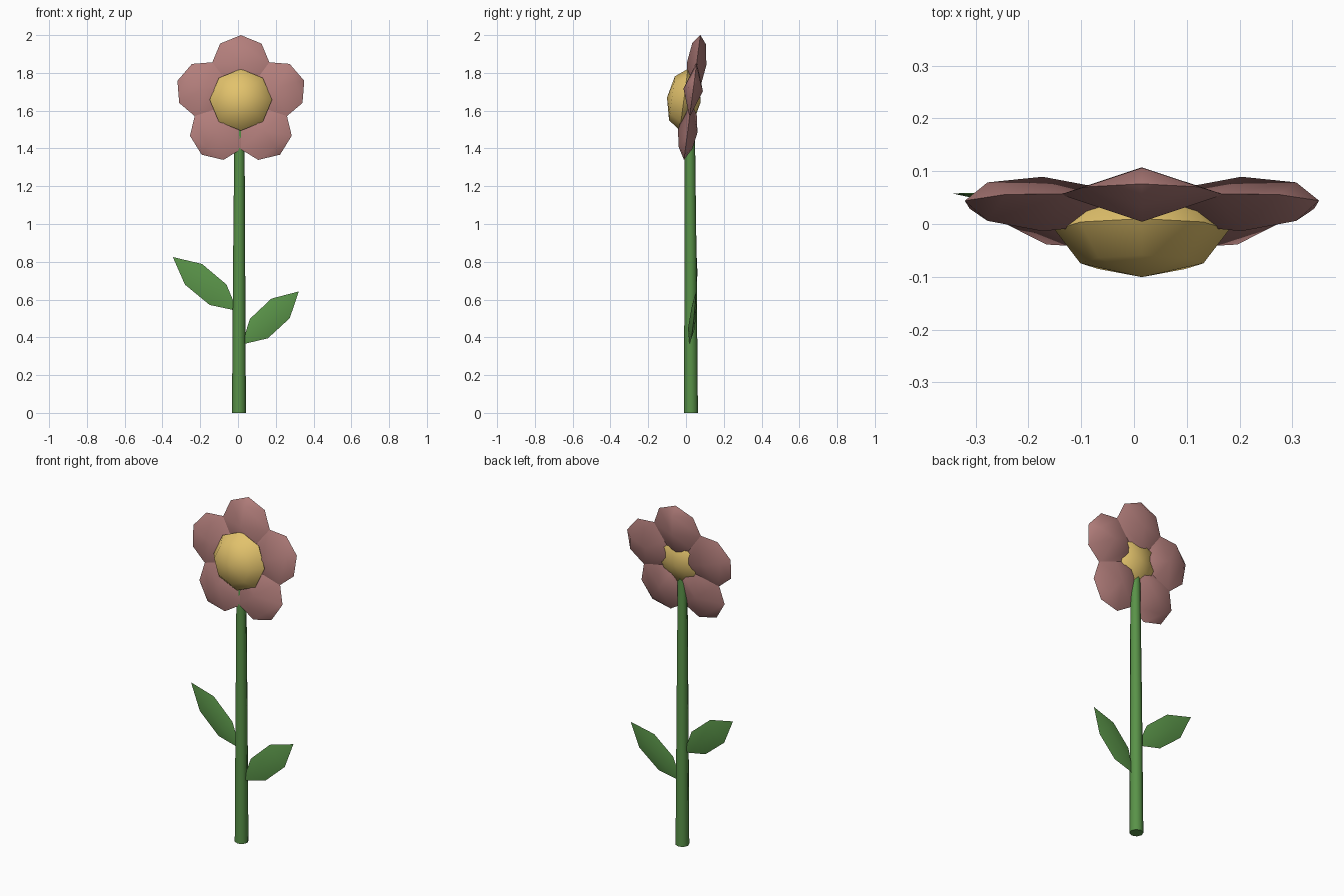
import bpy, bmesh, math
from mathutils import Matrix, Vector

if "Cube" in bpy.data.objects:
    bpy.data.objects.remove(bpy.data.objects["Cube"])


def material(name, rgb):
    m = bpy.data.materials.new(name)
    m.diffuse_color = (*rgb, 1)
    m.use_nodes = True
    m.node_tree.nodes["Principled BSDF"].inputs["Base Color"].default_value = m.diffuse_color
    return m


PINK = material("dusty_pink", (0.45, 0.21, 0.20))
YELLOW = material("soft_yellow", (0.76, 0.54, 0.15))
GREEN = material("leaf_green", (0.10, 0.29, 0.065))


def finish(bm, name, mat):
    bmesh.ops.recalc_face_normals(bm, faces=bm.faces)
    me = bpy.data.meshes.new(name)
    bm.to_mesh(me)
    bm.free()
    me.materials.append(mat)
    me.shade_smooth()
    me.set_sharp_from_angle(angle=math.radians(60))
    ob = bpy.data.objects.new(name, me)
    bpy.context.collection.objects.link(ob)
    return ob


def ellipsoid(name, mat, segments, rings, matrix):
    bm = bmesh.new()
    bmesh.ops.create_uvsphere(bm, u_segments=segments, v_segments=rings, radius=1)
    bm.transform(matrix)
    return finish(bm, name, mat)


def loft(name, mat, sections, start=None, end=None):
    """Skin rings of points, closing each end with a point or a flat cap."""
    bm = bmesh.new()
    rings = [[bm.verts.new(p) for p in s] for s in sections]
    n = len(rings[0])
    for a, b in zip(rings, rings[1:]):
        for i in range(n):
            j = (i + 1) % n
            bm.faces.new((a[i], a[j], b[j], b[i]))
    for ring, tip in ((rings[0], start), (rings[-1], end)):
        if tip is None:
            bm.faces.new(ring)
        else:
            v = bm.verts.new(tip)
            for i in range(n):
                bm.faces.new((ring[i], ring[(i + 1) % n], v))
    return finish(bm, name, mat)


# Flower head, leaning slightly back
TILT = Matrix.Rotation(math.radians(-7.5), 4, 'X')
HEAD = Matrix.Translation((0.015, 0.03, 1.65)) @ TILT

# Five petals with a flat diamond section, pointing outwards
for k in range(5):
    m = (HEAD @ Matrix.Rotation(k * math.tau / 5, 4, 'Y')
         @ Matrix.Translation((0, 0, 0.198))
         @ Matrix.Diagonal((0.155, 0.052, 0.155, 1)))
    ellipsoid(f"petal_{k + 1}", PINK, 4, 4, m)

# Flattened round centre, in front of the petals
ellipsoid("flower_centre", YELLOW, 8, 4,
          HEAD @ Matrix.Translation((0, -0.042, 0.002))
          @ Matrix.Rotation(math.pi / 2, 4, 'X')
          @ Matrix.Diagonal((0.165, 0.165, 0.09, 1)))

# Tapered stem running up into the centre
stem = []
for x, y, z, r in ((0.005, 0.026, 0, 0.037), (0.006, 0.024, 0.8, 0.032), (0.008, 0.02, 1.6, 0.026)):
    stem.append([(x + r * math.cos(a), y + r * math.sin(a), z)
                 for a in (i * math.tau / 8 for i in range(8))])
loft("stem", GREEN, stem)


# Leaves: pointed at both ends, thin diamond section
def leaf(name, base, tip):
    base, tip = Vector(base), Vector(tip)
    side = (tip - base).cross(Vector((0, 1, 0))).normalized()
    thick = side.cross(tip - base).normalized()
    sections = []
    for t, w, h in ((0.3, 0.07, 0.018), (0.68, 0.071, 0.013)):
        c = base.lerp(tip, t)
        sections.append([c + side * w, c + thick * h, c - side * w, c - thick * h])
    loft(name, GREEN, sections, base, tip)


leaf("left_leaf", (-0.003, 0.025, 0.54), (-0.345, 0.058, 0.825))
leaf("right_leaf", (0.02, 0.018, 0.362), (0.322, 0.053, 0.643))
